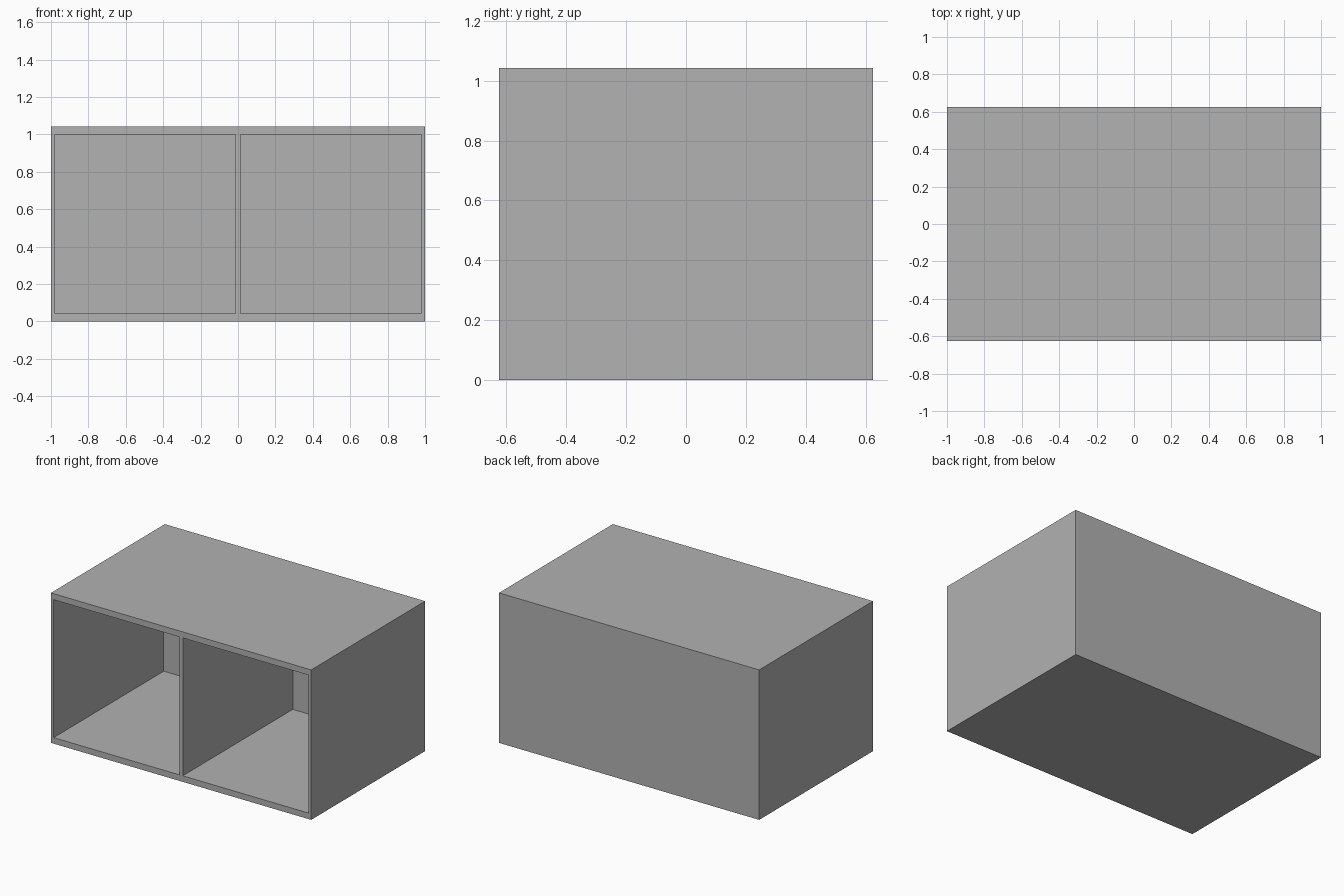
import bpy
import bmesh
from mathutils import Vector

if "Cube" in bpy.data.objects:
    bpy.data.objects.remove(bpy.data.objects["Cube"], do_unlink=True)

WIDTH, DEPTH, HEIGHT = 2.0, 1.25, 1.042
SIDE, SLAB, DIVIDER = 0.021, 0.042, 0.026

# Plain grey finish
grey = bpy.data.materials.new("plain_grey")
grey.use_nodes = True
colour = (0.445, 0.445, 0.445, 1)
grey.diffuse_color = colour
grey.node_tree.nodes["Principled BSDF"].inputs["Base Color"].default_value = colour

# Solid block standing on the ground
bm = bmesh.new()
bmesh.ops.create_cube(bm, size=1)
bmesh.ops.scale(bm, vec=(WIDTH, DEPTH, HEIGHT), verts=bm.verts)
bmesh.ops.translate(bm, vec=(0, 0, HEIGHT / 2), verts=bm.verts)


def is_front(face):
    return face.normal.y < -0.9


def cut_front(position, normal):
    """Slice only the front panel along a plane."""
    faces = [f for f in bm.faces if is_front(f)]
    parts = {e for f in faces for e in f.edges} | {v for f in faces for v in f.verts}
    bmesh.ops.bisect_plane(bm, geom=faces + list(parts), plane_co=position, plane_no=normal)


# Outline of the two openings on the front
inner_x = WIDTH / 2 - SIDE
for x in (-inner_x, -DIVIDER / 2, DIVIDER / 2, inner_x):
    cut_front((x, 0, 0), (1, 0, 0))
for z in (SLAB, HEIGHT - SLAB):
    cut_front((0, 0, z), (0, 0, 1))

# Push both openings in, leaving the back panel
openings = []
for face in bm.faces:
    centre = face.calc_center_median()
    if is_front(face) and DIVIDER < abs(centre.x) < inner_x and SLAB < centre.z < HEIGHT - SLAB:
        openings.append(face)
pushed = bmesh.ops.extrude_discrete_faces(bm, faces=openings)["faces"]
for face in pushed:
    bmesh.ops.translate(bm, vec=Vector((0, DEPTH - SLAB, 0)), verts=face.verts)
bmesh.ops.recalc_face_normals(bm, faces=bm.faces)

mesh = bpy.data.meshes.new("cabinet_carcass")
bm.to_mesh(mesh)
bm.free()
mesh.materials.append(grey)
cabinet = bpy.data.objects.new("cabinet_carcass", mesh)
bpy.context.collection.objects.link(cabinet)
